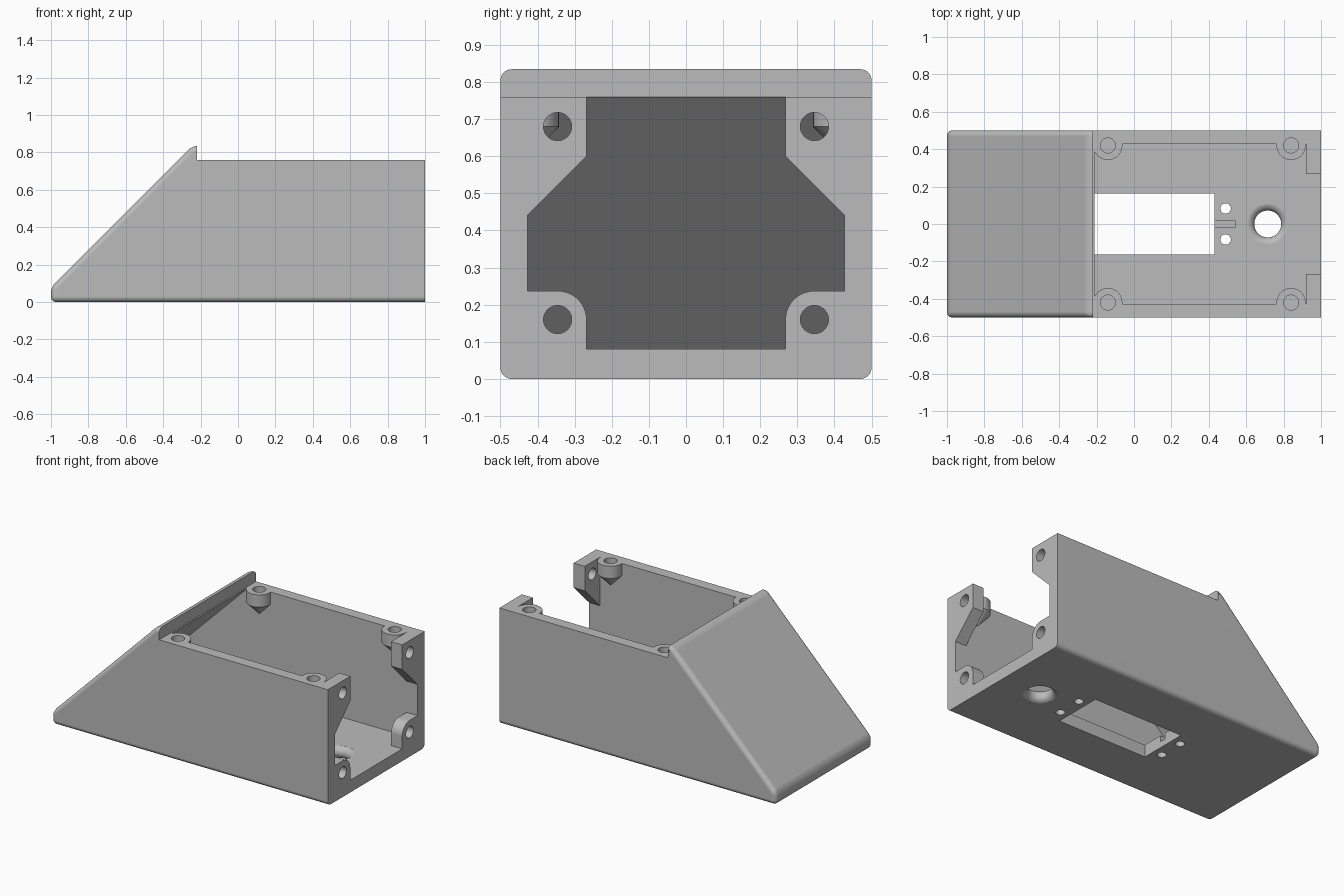
import bpy, bmesh, math

cube = bpy.data.objects.get("Cube")
if cube:
    bpy.data.objects.remove(cube, do_unlink=True)

WALL_Y = 0.427   # inner face of the side walls
FLOOR = 0.08     # floor thickness
RIM = 0.76       # height of the open rim
LIP_X = -0.22    # end of the sloped hood


def make_object(name, bm):
    bmesh.ops.recalc_face_normals(bm, faces=bm.faces)
    mesh = bpy.data.meshes.new(name)
    bm.to_mesh(mesh)
    bm.free()
    obj = bpy.data.objects.new(name, mesh)
    bpy.context.collection.objects.link(obj)
    return obj


def loft(name, rings):
    """Skin a stack of matching point rings and cap both ends."""
    bm = bmesh.new()
    rows = [[bm.verts.new(p) for p in ring] for ring in rings]
    n = len(rows[0])
    for a, b in zip(rows, rows[1:]):
        for i in range(n):
            j = (i + 1) % n
            bm.faces.new((a[i], a[j], b[j], b[i]))
    bm.faces.new(rows[0])
    bm.faces.new(rows[-1])
    return make_object(name, bm)


def prism_y(name, profile, half):
    return loft(name, [[(x, y, z) for x, z in profile] for y in (-half, half)])


def prism_x(name, profile, x0, x1):
    return loft(name, [[(x, y, z) for y, z in profile] for x in (x0, x1)])


def box(name, x0, x1, half, z0, z1):
    return prism_y(name, [(x0, z0), (x1, z0), (x1, z1), (x0, z1)], half)


def circle(cx, cy, r, n=32):
    return [(cx + r * math.cos(2 * math.pi * i / n),
             cy + r * math.sin(2 * math.pi * i / n)) for i in range(n)]


def lathe(name, profile, cx, cy, n=32):
    return loft(name, [[(x, y, z) for x, y in circle(cx, cy, r, n)] for r, z in profile])


def combine(target, tool, operation):
    mod = target.modifiers.new("combine", 'BOOLEAN')
    mod.operation, mod.solver, mod.object = operation, 'EXACT', tool
    bpy.context.view_layer.objects.active = target
    bpy.ops.object.modifier_apply(modifier=mod.name)
    bpy.data.objects.remove(tool, do_unlink=True)


def cut(tool):
    combine(shell, tool, 'DIFFERENCE')


def add(tool):
    combine(shell, tool, 'UNION')


# Rounded wedge body, made overlong and trimmed at the end
shell = prism_y("enclosure_shell", [(-1, 0), (1.12, 0), (1.12, 0.835),
                                    (-0.245, 0.835), (-1, 0.08)], 0.5)
bm = bmesh.new()
bm.from_mesh(shell.data)
bmesh.ops.bevel(bm, geom=bm.edges[:], offset=0.03, segments=6,
                profile=0.5, affect='EDGES')
bm.to_mesh(shell.data)
bm.free()

# Hollow inside, open at the end and top
cut(prism_y("cavity", [(-0.89, FLOOR), (1.3, FLOOR), (1.3, 1),
                       (-0.21, 1), (-0.21, RIM)], WALL_Y))

# End screw tabs, upper and lower, on both sides
arc = [(0.345 - 0.077 * math.cos(math.pi / 2 * i / 10),
        0.16 + 0.077 * math.sin(math.pi / 2 * i / 10)) for i in range(11)]
lower = [(0.46, 0.05), (0.268, 0.05)] + arc + [(0.46, 0.237)]
upper = [(0.268, 0.8), (0.268, 0.6), (WALL_Y, 0.441), (0.46, 0.441), (0.46, 0.8)]
for side in (-1, 1):
    for profile in (lower, upper):
        add(prism_x("end_tab", [(side * y, z) for y, z in profile], 0.92, 1.05))

# Lid screw posts with conical undersides
posts = [(x, side * 0.42) for x in (-0.14, 0.84) for side in (-1, 1)]
for x, y in posts:
    add(lathe("lid_post", [(0.002, 0.602), (0.078, 0.68), (0.078, 0.8)], x, y))

# Trim the end flat and the rim level
cut(box("end_trim", 1, 1.4, 0.8, -0.2, 1.2))
cut(box("rim_trim", LIP_X, 1.4, 0.8, RIM, 1.2))

# Screw holes in posts and tabs
for x, y in posts:
    cut(lathe("post_hole", [(0.04, 0.66), (0.04, 0.9)], x, y))
for side in (-1, 1):
    for z in (0.16, 0.68):
        cut(prism_x("tab_hole", circle(side * 0.346, z, 0.038), 0.9, 1.1)
            if z < 0.5 else
            prism_x("tab_hole", circle(side * 0.346, z, 0.038), 0.919, 1.1))

# Floor window, shallow cable groove and mounting holes
cut(box("window", LIP_X, 0.43, 0.163, -0.1, 0.2))
cut(box("groove", -0.33, 0.54, 0.02, 0.04, 0.2))
for x in (-0.28, 0.49):
    for side in (-1, 1):
        cut(lathe("mount_hole", [(0.028, -0.1), (0.028, 0.2)], x, side * 0.083, 24))

# Cable hole with rounded edges
throat = []
for i in range(13):
    a = math.radians(-80 + 160 * i / 12)
    throat.append((0.112 - 0.04 * math.cos(a), 0.04 + 0.04 * math.sin(a)))
throat = [(throat[0][0], -0.05)] + throat + [(throat[-1][0], 0.15)]
cut(lathe("cable_hole", throat, 0.715, 0, 48))

# Single grey plastic
grey = bpy.data.materials.new("grey_plastic")
grey.use_nodes = True
colour = (0.5, 0.5, 0.5, 1)
grey.diffuse_color = colour
grey.node_tree.nodes["Principled BSDF"].inputs["Base Color"].default_value = colour
shell.data.materials.clear()
shell.data.materials.append(grey)
for face in shell.data.polygons:
    face.material_index = 0

# Smooth rounded edges, crisp corners
bpy.ops.object.select_all(action='DESELECT')
shell.select_set(True)
bpy.context.view_layer.objects.active = shell
bpy.ops.object.shade_smooth_by_angle(angle=math.radians(30))
weighted = shell.modifiers.new("weighted_normals", 'WEIGHTED_NORMAL')
weighted.keep_sharp = True
